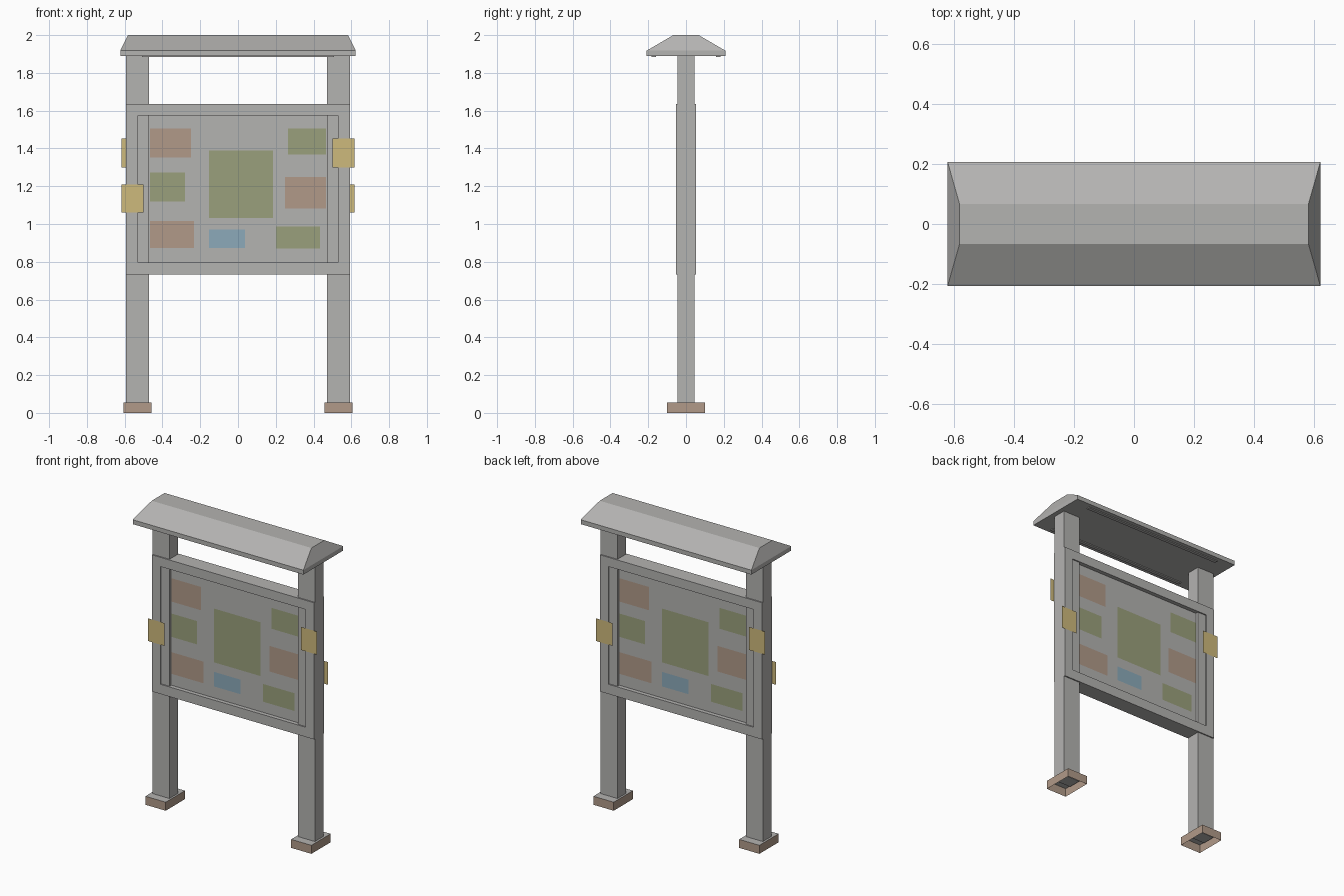
import bpy, bmesh
from math import pi
from mathutils import Matrix

cube = bpy.data.objects.get("Cube")
if cube:
    bpy.data.objects.remove(cube, do_unlink=True)


def material(name, rgb):
    lin = [(c / 255 / 12.92 if c < 11 else ((c / 255 + 0.055) / 1.055) ** 2.4) for c in rgb]
    m = bpy.data.materials.new(name)
    m.use_nodes = True
    m.diffuse_color = (*lin, 1)
    m.node_tree.nodes["Principled BSDF"].inputs["Base Color"].default_value = (*lin, 1)
    return m


GREY = material("grey wood", (180, 179, 177))
CLAY = material("clay brown", (177, 154, 137))
GREEN = material("moss green", (154, 160, 124))
BLUE = material("dusty blue", (140, 170, 186))
GOLD = material("brass", (206, 186, 124))


def finish(name, bm, *mats):
    bmesh.ops.recalc_face_normals(bm, faces=bm.faces)
    me = bpy.data.meshes.new(name)
    bm.to_mesh(me)
    bm.free()
    for m in mats:
        me.materials.append(m)
    ob = bpy.data.objects.new(name, me)
    bpy.context.collection.objects.link(ob)
    return ob


def add_box(bm, x, y, z):
    """Box between (low, high) pairs on each axis."""
    size = Matrix.Diagonal((x[1] - x[0], y[1] - y[0], z[1] - z[0], 1))
    mid = Matrix.Translation((sum(x) / 2, sum(y) / 2, sum(z) / 2))
    return bmesh.ops.create_cube(bm, size=1, matrix=mid @ size)["verts"]


def box(name, x, y, z, mat):
    bm = bmesh.new()
    add_box(bm, x, y, z)
    return finish(name, bm, mat)


def sheet(name, x, z, y, mat, side):
    """Flat upright card; side 1 is the back, turned half round."""
    bm = bmesh.new()
    bm.faces.new([bm.verts.new(p) for p in
                  ((x[0], y, z[0]), (x[1], y, z[0]), (x[1], y, z[1]), (x[0], y, z[1]))])
    ob = finish(name, bm, mat)
    ob.data.transform(Matrix.Rotation(pi * side, 4, "Z"))
    # outward normal
    if (ob.data.polygons[0].normal.y > 0) != (side == 1):
        ob.data.flip_normals()


# Posts and open-bottomed feet with grey tops
for side, s in (("left", 1), ("right", -1)):
    box(f"{side}_post", sorted((s * 0.47, s * 0.592)), (-0.044, 0.044), (0.04, 1.9), GREY)
    bm = bmesh.new()
    add_box(bm, sorted((s * 0.458, s * 0.606)), (-0.1, 0.1), (0, 0.056))
    bm.normal_update()
    bmesh.ops.delete(bm, geom=[f for f in bm.faces if f.normal.z < -0.5], context="FACES_ONLY")
    for f in bm.faces:
        f.material_index = 0 if f.normal.z > 0.5 else 1
    finish(f"{side}_foot", bm, GREY, CLAY)

# Board panel and the frame around it
box("panel", (-0.475, 0.475), (-0.025, 0.025), (0.75, 1.62), GREY)
bm = bmesh.new()
add_box(bm, (-0.592, 0.592), (-0.052, 0.052), (0.797, 1.574))
bm.normal_update()
bmesh.ops.delete(bm, geom=[f for f in bm.faces if abs(f.normal.y) < 0.5], context="FACES_ONLY")
bm.free()
DEPTH = (-0.052, 0.052)
box("frame_top", (-0.592, 0.592), DEPTH, (1.574, 1.635), GREY)
box("frame_bottom", (-0.592, 0.592), DEPTH, (0.733, 0.797), GREY)
for side, s in (("left", 1), ("right", -1)):
    box(f"frame_{side}", sorted((s * 0.53, s * 0.592)), DEPTH, (0.797, 1.574), GREY)

# Notices and latch plates on both faces
NOTICES = [
    ("clay", CLAY, (-0.466, -0.249), (1.351, 1.505)),
    ("clay", CLAY, (-0.466, -0.233), (0.874, 1.017)),
    ("clay", CLAY, (0.249, 0.466), (1.081, 1.25)),
    ("green", GREEN, (-0.466, -0.281), (1.118, 1.272)),
    ("green", GREEN, (-0.154, 0.185), (1.033, 1.388)),
    ("green", GREEN, (0.265, 0.466), (1.367, 1.505)),
    ("green", GREEN, (0.201, 0.434), (0.869, 0.986)),
    ("blue", BLUE, (-0.154, 0.037), (0.874, 0.97)),
]
for i, face in enumerate(("front", "back")):
    for kind, mat, x, z in NOTICES:
        sheet(f"{face}_{kind}_notice", x, z, -0.028, mat, i)
    sheet(f"{face}_upper_plate", (0.5, 0.617), (1.3, 1.452), -0.055, GOLD, i)
    sheet(f"{face}_lower_plate", (-0.617, -0.5), (1.06, 1.21), -0.055, GOLD, i)

# Roof: eave slab with a tapered hip top
bm = bmesh.new()
add_box(bm, (-0.623, 0.623), (-0.208, 0.208), (1.889, 1.918))
bm.normal_update()
top = next(f for f in bm.faces if f.normal.z > 0.5)
cap = bmesh.ops.extrude_face_region(bm, geom=[top])["geom"]
bmesh.ops.delete(bm, geom=[top], context="FACES_ONLY")
for v in (g for g in cap if isinstance(g, bmesh.types.BMVert)):
    v.co = (v.co.x * 0.583 / 0.623, v.co.y * 0.067 / 0.208, 2.0)
finish("roof", bm, GREY)

# Thin strips under the eaves
for side, s in (("front", -1), ("back", 1)):
    box(f"{side}_eave_strip", (-0.508, 0.508), sorted((s * 0.16, s * 0.182)), (1.883, 1.892), GREY)
